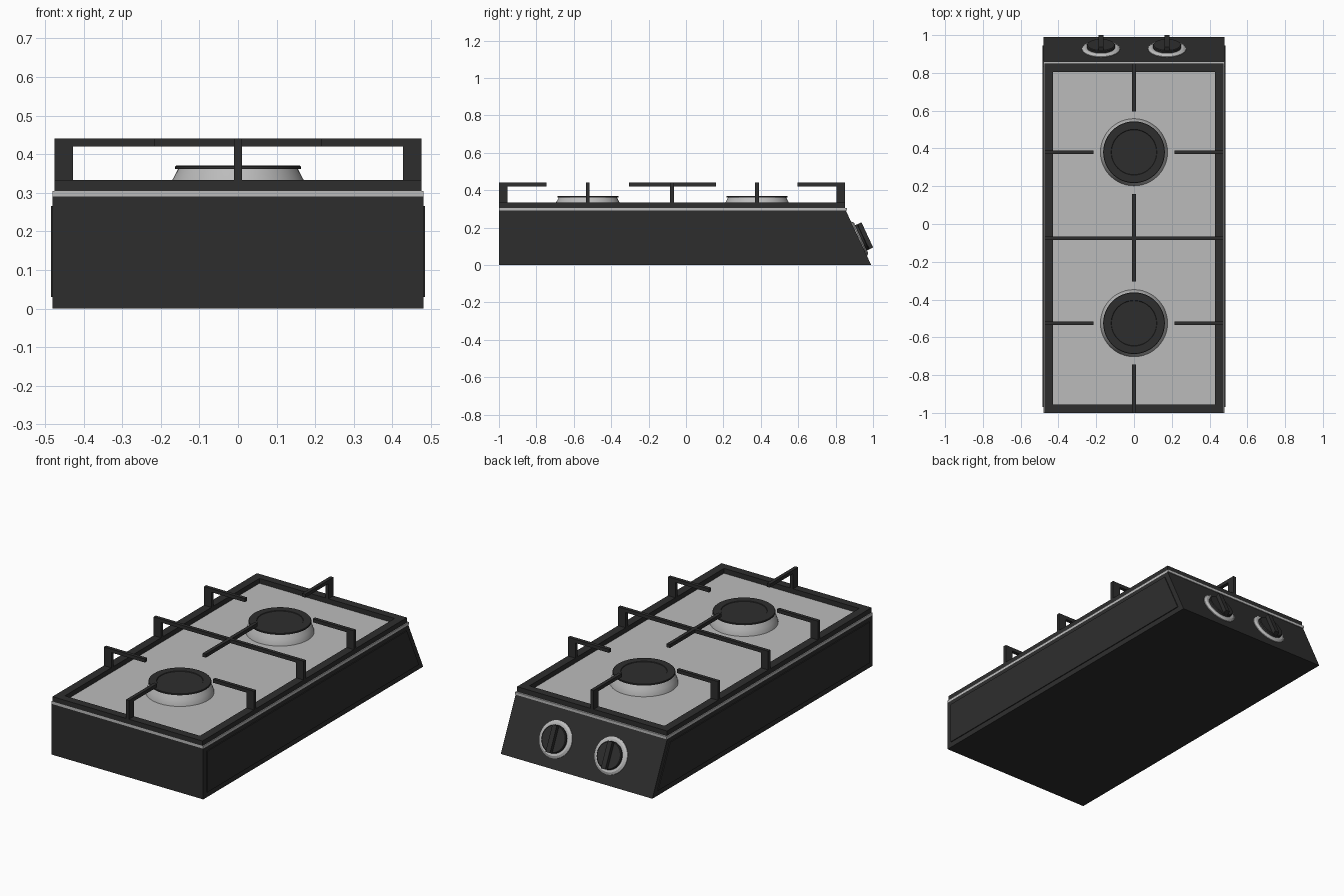
import bpy, bmesh, math
from mathutils import Matrix, Vector

if "Cube" in bpy.data.objects:
    bpy.data.objects.remove(bpy.data.objects["Cube"])


def material(name, v):
    m = bpy.data.materials.new(name)
    m.diffuse_color = (v, v, v, 1)
    m.use_nodes = True
    m.node_tree.nodes["Principled BSDF"].inputs["Base Color"].default_value = m.diffuse_color
    return m


BLACK = material("black enamel", 0.027)
STEEL = material("brushed steel", 0.50)


def finish(name, bm, mat, smooth=False):
    bmesh.ops.recalc_face_normals(bm, faces=bm.faces)
    me = bpy.data.meshes.new(name)
    bm.to_mesh(me)
    bm.free()
    ob = bpy.data.objects.new(name, me)
    bpy.context.collection.objects.link(ob)
    me.materials.append(mat)
    if smooth:
        bpy.ops.object.select_all(action='DESELECT')
        ob.select_set(True)
        bpy.context.view_layer.objects.active = ob
        bpy.ops.object.shade_smooth_by_angle(angle=math.radians(30))
    return ob


def add_box(bm, x0, x1, y0, y1, z0, z1, mat=Matrix()):
    m = Matrix.Translation(((x0 + x1) / 2, (y0 + y1) / 2, (z0 + z1) / 2))
    bmesh.ops.create_cube(bm, size=1, matrix=mat @ m @ Matrix.Diagonal((x1 - x0, y1 - y0, z1 - z0, 1)))


def prism(name, profile, x0, x1, mat):
    """Side profile (y, z) extruded along x."""
    bm = bmesh.new()
    f = bm.faces.new([bm.verts.new((x0, y, z)) for y, z in profile])
    r = bmesh.ops.extrude_face_region(bm, geom=[f])
    bmesh.ops.translate(bm, vec=(x1 - x0, 0, 0), verts=[v for v in r['geom'] if isinstance(v, bmesh.types.BMVert)])
    return finish(name, bm, mat)


def lathe(name, profile, matrix, mat, n=48):
    """(r, z) profile turned round z; open ends are capped."""
    bm = bmesh.new()
    rings = [[bm.verts.new((r * math.cos(2 * math.pi * i / n), r * math.sin(2 * math.pi * i / n), z))
              for i in range(n)] for r, z in profile]
    for a, b in zip(rings, rings[1:]):
        for i in range(n):
            bm.faces.new((a[i], a[(i + 1) % n], b[(i + 1) % n], b[i]))
    bm.faces.new(rings[0])
    bm.faces.new(rings[-1])
    bm.transform(matrix)
    return finish(name, bm, mat, True)


# Housing with sloping control face
prism("housing", [(-1, 0), (0.99, 0), (0.855, 0.29), (-1, 0.29)], -0.48, 0.48, BLACK)

# Raised side panels
for s, side in ((1, "right"), (-1, "left")):
    prism(side + "_panel", [(-0.97, 0.03), (0.945, 0.03), (0.835, 0.265), (-0.97, 0.265)],
          s * 0.475, s * 0.485, BLACK)

# Steel hob top
bm = bmesh.new()
add_box(bm, -0.48, 0.48, -1, 0.86, 0.29, 0.305)
finish("hob_top", bm, STEEL)

# Pan support: rectangular rim
Z0, Z1 = 0.305, 0.333
bm = bmesh.new()
for s in (-1, 1):
    add_box(bm, *sorted((s * 0.428, s * 0.475)), -1, 0.85, Z0, Z1)
add_box(bm, -0.428, 0.428, -1, -0.955, Z0, Z1)
add_box(bm, -0.428, 0.428, 0.805, 0.85, Z0, Z1)
finish("support_rim", bm, BLACK)

# Pan support: posts and arms
T, ZB, ZT = 0.01, 0.42, 0.44
BURNERS = (-0.525, 0.38)
MID = -0.075
bm = bmesh.new()
for s in (-1, 1):
    for y in BURNERS + (MID,):
        add_box(bm, *sorted((s * 0.428, s * 0.475)), y - T, y + T, Z1, ZT)
    for y in BURNERS:
        add_box(bm, *sorted((s * 0.215, s * 0.428)), y - T, y + T, ZB, ZT)
add_box(bm, -0.428, 0.428, MID - T, MID + T, ZB, ZT)
add_box(bm, -T, T, -0.305, MID - T, ZB, ZT)
add_box(bm, -T, T, MID + T, 0.16, ZB, ZT)
add_box(bm, -T, T, -1, -0.955, Z1, ZT)
add_box(bm, -T, T, -0.955, -0.745, ZB, ZT)
add_box(bm, -T, T, 0.805, 0.85, Z1, ZT)
add_box(bm, -T, T, 0.595, 0.805, ZB, ZT)
finish("support_arms", bm, BLACK)

# Burners: flared steel base and black cap with a shallow step
for y, place in zip(BURNERS, ("front", "rear")):
    at = Matrix.Translation((0, y, 0))
    lathe(place + "_burner_base", [(0.178, 0.304), (0.176, 0.315), (0.169, 0.335), (0.155, 0.362)], at, STEEL)
    lathe(place + "_burner_cap", [(0.155, 0.361), (0.163, 0.362), (0.163, 0.368), (0.161, 0.370),
                                  (0.121, 0.370), (0.119, 0.367)], at, BLACK)

# Control knobs on the sloping face
normal = Vector((0, 0.29, 0.135)).normalized()
up = Vector((0, -0.135, 0.29)).normalized()
across = up.cross(normal)
turn = Matrix((across, up, normal)).transposed().to_4x4()
for x, side in ((-0.175, "left"), (0.175, "right")):
    at = Matrix.Translation((x, 0.925, 0.14)) @ turn
    lathe(side + "_knob_ring", [(0.1, -0.002), (0.1, 0.004), (0.088, 0.012)], at, STEEL)
    lathe(side + "_knob_disc", [(0.075, 0.01), (0.075, 0.023), (0.071, 0.027)], at, BLACK)
    bm = bmesh.new()
    add_box(bm, -0.014, 0.014, -0.074, 0.074, 0.012, 0.049, at)
    finish(side + "_knob_grip", bm, BLACK)
